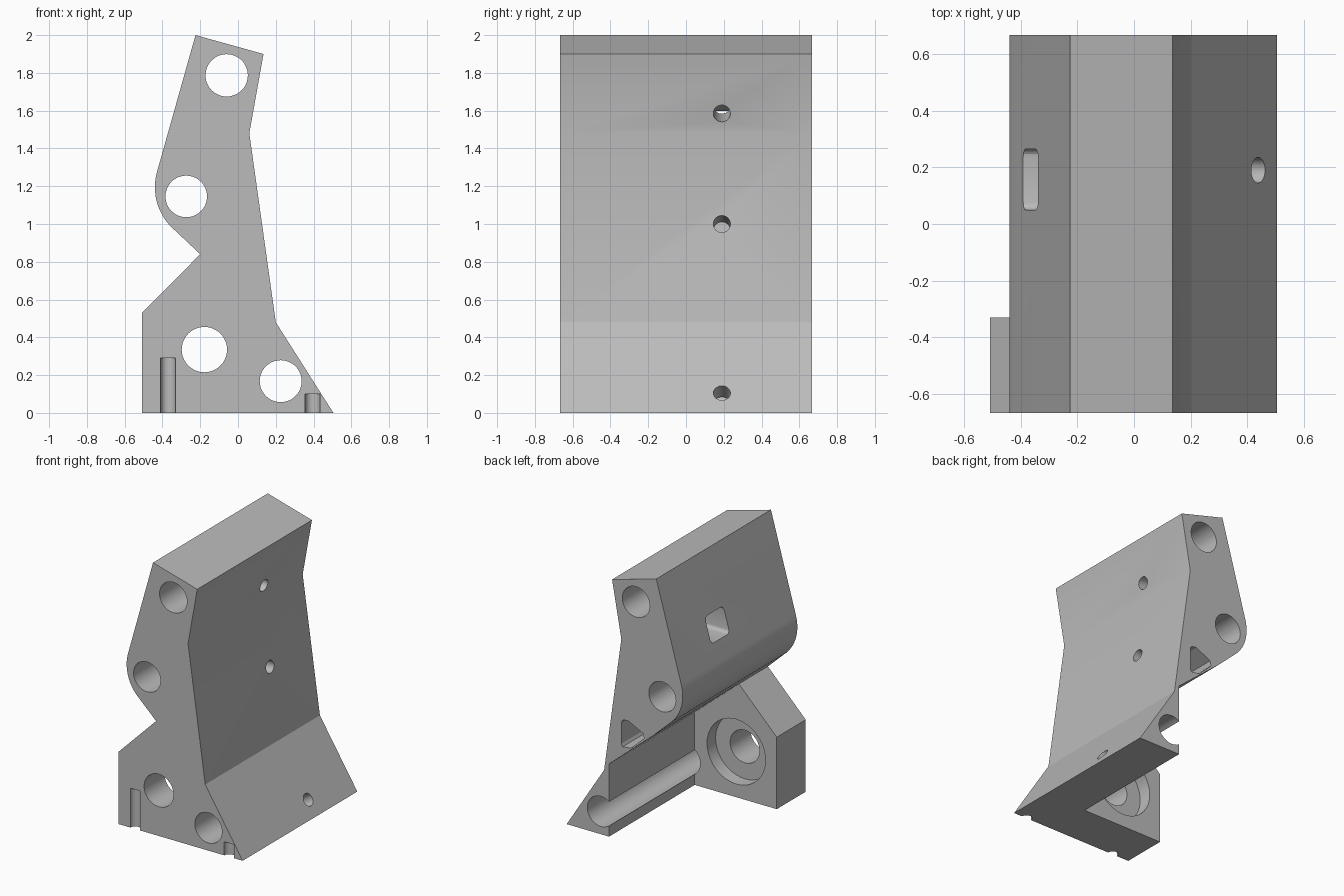
import bpy, bmesh, math
from mathutils import Vector

cube = bpy.data.objects.get("Cube")
if cube:
    bpy.data.objects.remove(cube, do_unlink=True)

HALF = 0.667      # half length along y
BORE_Y = 0.19     # row of screw holes

grey = bpy.data.materials.new("plain grey")
grey.use_nodes = True
grey.diffuse_color = (0.5, 0.5, 0.5, 1)
grey.node_tree.nodes["Principled BSDF"].inputs["Base Color"].default_value = (0.5, 0.5, 0.5, 1)


def prism(name, outline, y0, y1, soften=0):
    """Extrude an x/z outline along y, optionally rounding the edges that run along x."""
    bm = bmesh.new()
    face = bm.faces.new([bm.verts.new((x, y0, z)) for x, z in outline])
    new = bmesh.ops.extrude_face_region(bm, geom=[face])["geom"]
    bmesh.ops.translate(bm, vec=(0, y1 - y0, 0),
                        verts=[v for v in new if isinstance(v, bmesh.types.BMVert)])
    if soften:
        edges = [e for e in bm.edges
                 if abs((e.verts[0].co - e.verts[1].co).normalized().x) > 0.8]
        bmesh.ops.bevel(bm, geom=edges, offset=soften, segments=4, profile=0.5, affect='EDGES')
    bmesh.ops.recalc_face_normals(bm, faces=bm.faces[:])
    mesh = bpy.data.meshes.new(name)
    bm.to_mesh(mesh)
    bm.free()
    ob = bpy.data.objects.new(name, mesh)
    bpy.context.collection.objects.link(ob)
    mesh.materials.append(grey)
    return ob


def rod(name, start, end, radius):
    """Cylinder between two points."""
    start, end = Vector(start), Vector(end)
    bpy.ops.mesh.primitive_cylinder_add(vertices=48, radius=radius, depth=(end - start).length,
                                        location=(start + end) / 2)
    ob = bpy.context.object
    ob.name = name
    ob.rotation_euler = (end - start).to_track_quat('Z', 'Y').to_euler()
    ob.data.materials.append(grey)
    return ob


def cut(body, cutter):
    cutter.hide_render = True
    mod = body.modifiers.new("cut", 'BOOLEAN')
    mod.operation, mod.solver, mod.object = 'DIFFERENCE', 'EXACT', cutter
    bpy.context.view_layer.objects.active = body
    bpy.ops.object.modifier_apply(modifier=mod.name)
    bpy.data.objects.remove(cutter, do_unlink=True)


# Main side profile with the rounded bulge
a0, a1 = math.atan2(0.274, -0.962), math.atan2(-0.763, -0.647) + 2 * math.pi
bulge = [(-0.14 + 0.3 * math.cos(a0 + (a1 - a0) * i / 16),
          1.195 + 0.3 * math.sin(a0 + (a1 - a0) * i / 16)) for i in range(17)]
profile = [(-0.225, 2)] + bulge + [(-0.2, 0.84), (-0.508, 0.53), (-0.508, 0),
                                   (0.505, 0), (0.2, 0.48), (0.06, 1.48), (0.135, 1.9)]
body = prism("bracket_body", profile, -HALF, HALF)

# Rear undercut that leaves the foot block at the front only
cut(body, prism("undercut", [(0.16, -0.1), (0.16, 0.535), (-0.2, 0.84), (-0.8, 0.84), (-0.8, -0.1)],
                -0.33, 0.8))

# Long bores through the whole length
for x, z, r in [(-0.06, 1.787, 0.112), (-0.274, 1.146, 0.11),
                (-0.178, 0.335, 0.12), (0.226, 0.168, 0.111)]:
    cut(body, rod("bore", (x, -0.9, z), (x, 0.9, z), r))

# Counterbore on the back of the foot block
cut(body, rod("counterbore", (-0.178, -0.43, 0.335), (-0.178, -0.2, 0.335), 0.238))

# Vertical half-round grooves in the front face
for x, top in [(-0.37, 0.29), (0.395, 0.1)]:
    cut(body, rod("groove", (x, -HALF, -0.1), (x, -HALF, top), 0.04))

# Window pocket in the sloped side and end pocket in the neck
cut(body, prism("window_pocket", [(-0.6, 1.41), (-0.17, 1.41), (-0.17, 1.67), (-0.6, 1.485)],
                0.05, 0.265, soften=0.03))
cut(body, prism("neck_pocket", [(0.06, 0.87), (0.045, 0.89), (0.005, 0.895), (-0.115, 0.835),
                                (-0.125, 0.8), (-0.02, 0.7), (0.05, 0.69), (0.06, 0.71)],
                0.05, 0.8))

# Screw holes square to each facet
for x, z, nx, nz, depth in [(0.08, 1.585, 0.983, -0.175, 0.26),
                            (0.127, 1.0, 0.99, 0.139, 0.24),
                            (0.438, 0.105, 0.844, 0.536, 0.11)]:
    cut(body, rod("screw_hole", (x + nx * 0.1, BORE_Y, z + nz * 0.1),
                  (x - nx * depth, BORE_Y, z - nz * depth), 0.045))

# Smooth bores, crisp facet edges
bpy.ops.object.select_all(action='DESELECT')
body.select_set(True)
bpy.context.view_layer.objects.active = body
bpy.ops.object.shade_smooth_by_angle(angle=math.radians(20))
